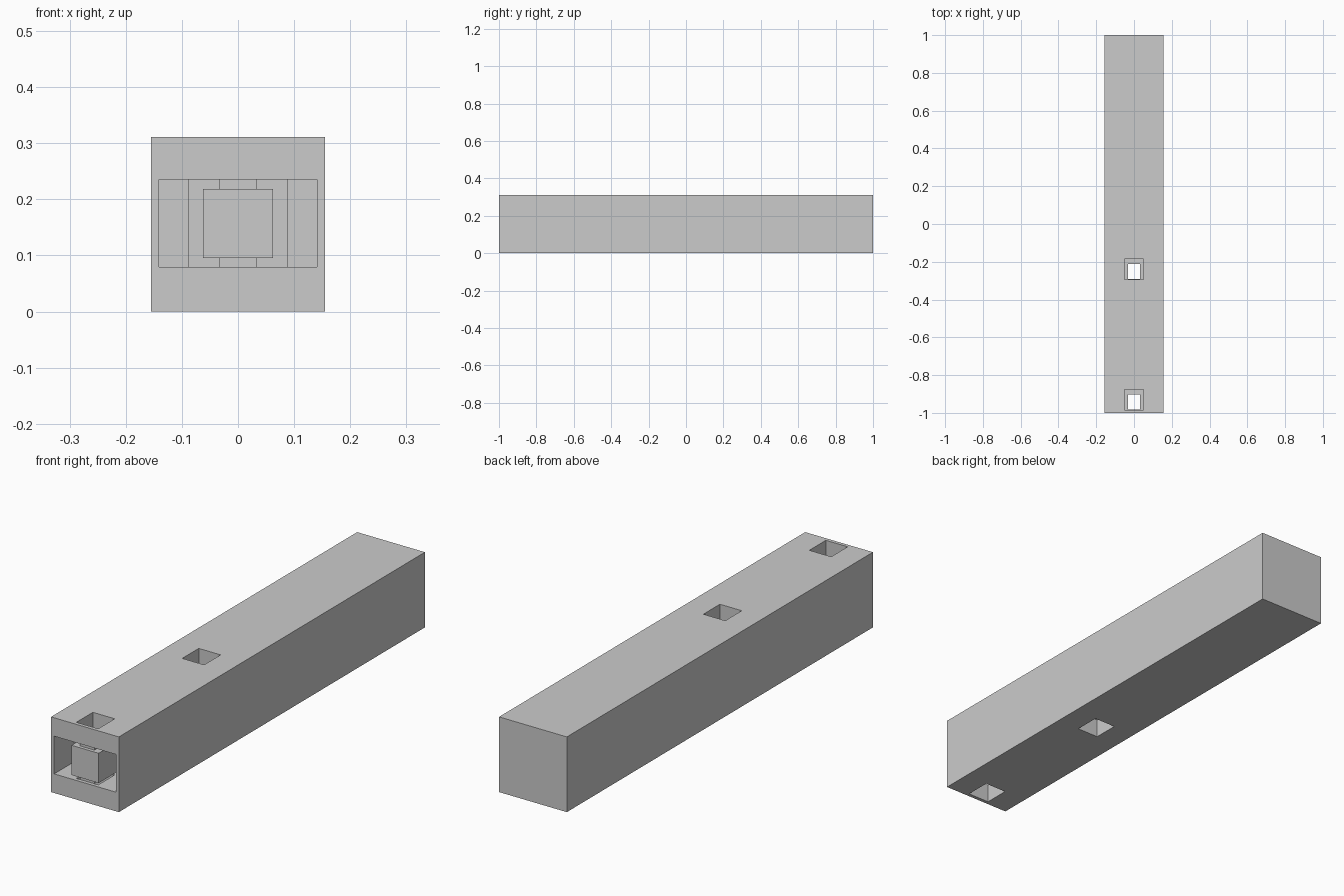
import bpy, bmesh

if "Cube" in bpy.data.objects:
    bpy.data.objects.remove(bpy.data.objects["Cube"])

def box(name, x, y, z):
    """Box from (min, max) ranges on each axis."""
    bm = bmesh.new()
    bmesh.ops.create_cube(bm, size=1)
    for v in bm.verts:
        for i, r in enumerate((x, y, z)):
            v.co[i] = r[0] if v.co[i] < 0 else r[1]
    me = bpy.data.meshes.new(name)
    bm.to_mesh(me)
    bm.free()
    ob = bpy.data.objects.new(name, me)
    bpy.context.collection.objects.link(ob)
    return ob

def cut(target, x, y, z):
    """Subtract a box from the target and drop the cutter."""
    cutter = box("cutter", x, y, z)
    mod = target.modifiers.new("cut", 'BOOLEAN')
    mod.operation = 'DIFFERENCE'
    mod.solver = 'EXACT'
    mod.object = cutter
    bpy.ops.object.select_all(action='DESELECT')
    bpy.context.view_layer.objects.active = target
    target.select_set(True)
    bpy.ops.object.modifier_apply(modifier=mod.name)
    bpy.data.objects.remove(cutter, do_unlink=True)

# outer beam: wide front pocket, narrower channel behind it
beam = box("beam", (-0.155, 0.155), (-1, 1), (0, 0.311))
cut(beam, (-0.141, 0.141), (-1.1, -0.87), (0.079, 0.235))
cut(beam, (-0.088, 0.088), (-0.9, -0.17), (0.079, 0.235))

# sliding bar inside the channel
bar = box("inner_bar", (-0.062, 0.062), (-0.999, -0.17), (0.095, 0.218))

# two vertical openings through beam and bar, with collars above and below the bar
for i, y in enumerate((-0.985, -0.293)):
    hole_y, shaft_y = (y, y + 0.108), (y + 0.002, y + 0.082)
    cut(beam, (-0.05, 0.05), hole_y, (-0.1, 0.4))
    cut(bar, (-0.031, 0.031), shaft_y, (0, 0.4))
    for side, z in (("lower", (0.079, 0.095)), ("upper", (0.218, 0.235))):
        collar = box(f"{side}_collar_{i + 1}", (-0.033, 0.033),
                     (shaft_y[0] - 0.002, shaft_y[1] + 0.002), z)
        cut(collar, (-0.031, 0.031), shaft_y, (0, 0.4))
